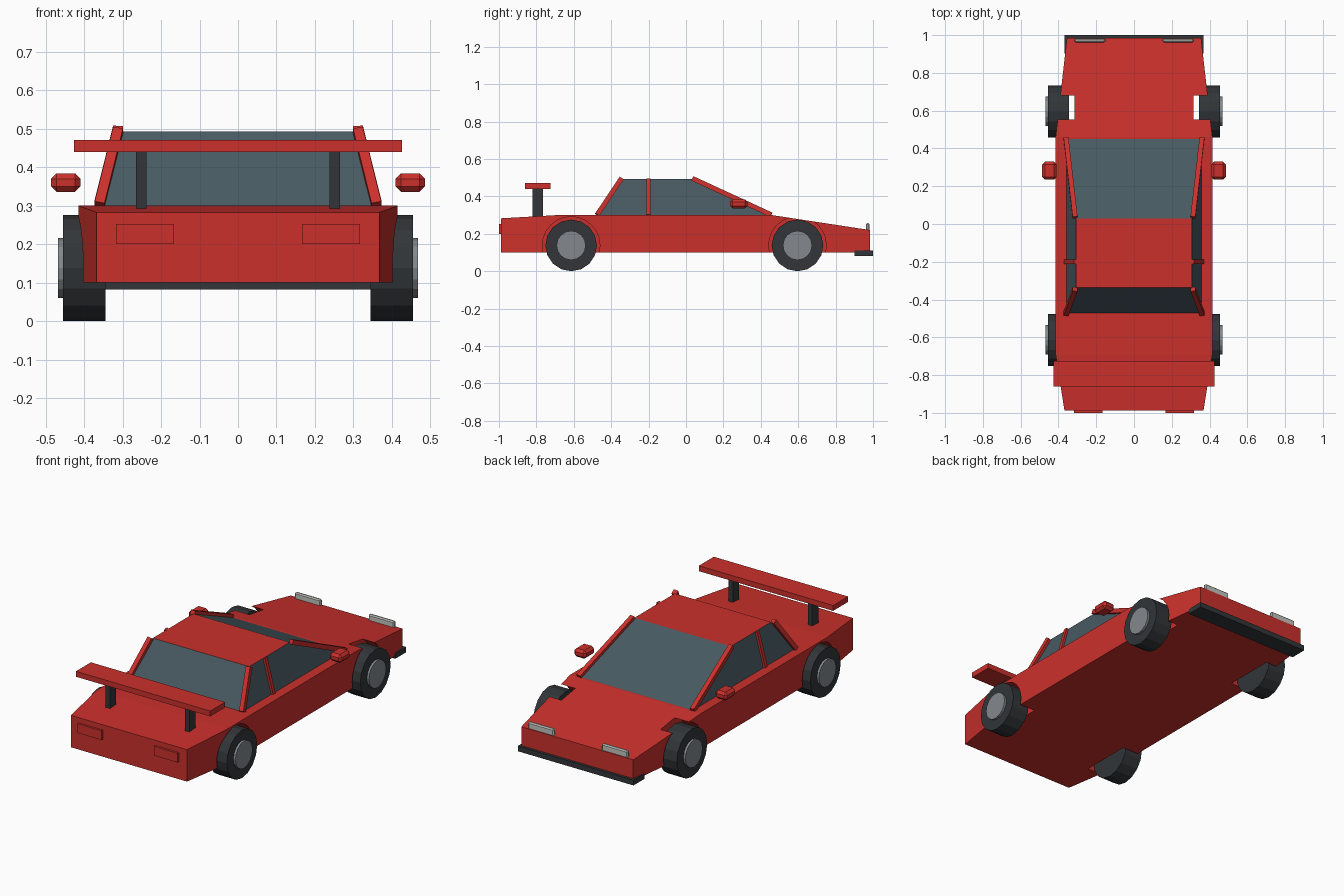
import bpy, bmesh, math
from mathutils import Vector, Matrix

if "Cube" in bpy.data.objects:
    bpy.data.objects.remove(bpy.data.objects["Cube"])


def material(name, r, g, b):
    m = bpy.data.materials.new(name)
    m.diffuse_color = (r, g, b, 1)
    m.use_nodes = True
    m.node_tree.nodes["Principled BSDF"].inputs["Base Color"].default_value = m.diffuse_color
    return m


RED = material("red_paint", 0.6, 0.03, 0.025)
DARK = material("dark_rubber", 0.032, 0.036, 0.04)
GLASS = material("tinted_glass", 0.065, 0.102, 0.122)
METAL = material("hub_metal", 0.23, 0.25, 0.27)
LAMP = material("lamp_lens", 0.55, 0.55, 0.52)


def add(name, bm, *mats):
    bmesh.ops.recalc_face_normals(bm, faces=bm.faces)
    me = bpy.data.meshes.new(name)
    bm.to_mesh(me)
    bm.free()
    ob = bpy.data.objects.new(name, me)
    bpy.context.collection.objects.link(ob)
    for m in mats:
        me.materials.append(m)
    return ob


def box(name, lo, hi, mat, bevel=0):
    lo, hi = Vector(lo), Vector(hi)
    bm = bmesh.new()
    bmesh.ops.create_cube(bm, size=1, matrix=Matrix.Translation((lo + hi) / 2)
                          @ Matrix.Diagonal((hi - lo).to_4d()))
    if bevel:
        bmesh.ops.bevel(bm, geom=bm.edges[:], offset=bevel, segments=1, affect='EDGES')
    return add(name, bm, mat)


def disc(name, x0, x1, y, z, r, sides, mat):
    # cylinder whose axis runs along x
    bm = bmesh.new()
    bmesh.ops.create_cone(bm, cap_ends=True, segments=sides, radius1=r, radius2=r,
                          depth=abs(x1 - x0),
                          matrix=Matrix.Translation(((x0 + x1) / 2, y, z))
                          @ Matrix.Rotation(math.pi / 2, 4, 'Y'))
    return add(name, bm, mat)


def bar(name, p, q, t, mat):
    # square bar between two points
    p, q = Vector(p), Vector(q)
    z = (q - p).normalized()
    y = z.cross(Vector((1, 0, 0))).normalized()
    x = y.cross(z)
    rot = Matrix((x, y, z)).transposed().to_4x4()
    bm = bmesh.new()
    bmesh.ops.create_cube(bm, size=1, matrix=Matrix.Translation((p + q) / 2) @ rot
                          @ Matrix.Diagonal((t, t, (q - p).length, 1)))
    return add(name, bm, mat)


# Body: rectangular sections (y, half width, top height) lofted along the length
bm = bmesh.new()
rings = []
for y, w, top in [(-0.988, 0.368, 0.283), (-0.69, 0.415, 0.3), (0.46, 0.415, 0.3), (0.985, 0.355, 0.22)]:
    rings.append([bm.verts.new(c) for c in ((-w, y, 0.1), (w, y, 0.1), (w, y, top), (-w, y, top))])
for a, b in zip(rings, rings[1:]):
    for i in range(4):
        j = (i + 1) % 4
        bm.faces.new((a[i], a[j], b[j], b[i]))
bm.faces.new(rings[0])
bm.faces.new(rings[-1])
body = add("body", bm, RED)

# Cabin: tapered glass block with a painted roof
bm = bmesh.new()
low = [bm.verts.new((x, y, 0.295)) for x, y in ((-0.36, -0.475), (0.36, -0.475), (0.36, 0.46), (-0.36, 0.46))]
up = [bm.verts.new((x, y, 0.493)) for x, y in ((-0.306, -0.335), (0.306, -0.335), (0.306, 0.03), (-0.306, 0.03))]
bm.faces.new(low)
bm.faces.new(up).material_index = 1
for i in range(4):
    j = (i + 1) % 4
    bm.faces.new((low[i], low[j], up[j], up[i]))
add("cabin", bm, GLASS, RED)

for s, side in ((-1, "left"), (1, "right")):
    # Wheels, hubs and wheel arches cut into the body
    for y, end in ((-0.614, "rear"), (0.596, "front")):
        tag = f"{end}_{side}"
        disc("tyre_" + tag, s * 0.345, s * 0.455, y, 0.138, 0.138, 16, DARK)
        disc("hub_" + tag, s * 0.44, s * 0.468, y, 0.138, 0.078, 16, METAL)
        cutter = disc("arch_cutter_" + tag, s * 0.315, s * 0.6, y, 0.138, 0.154, 24, RED)
        cutter.hide_render = True
        cutter.hide_viewport = True
        mod = body.modifiers.new("arch_" + tag, 'BOOLEAN')
        mod.operation = 'DIFFERENCE'
        mod.solver = 'EXACT'
        mod.object = cutter

    # Roof pillars
    bar("front_pillar_" + side, (s * 0.36, 0.455, 0.302), (s * 0.312, 0.035, 0.496), 0.026, RED)
    bar("rear_pillar_" + side, (s * 0.36, -0.475, 0.302), (s * 0.312, -0.345, 0.496), 0.026, RED)
    bar("middle_pillar_" + side, (s * 0.36, -0.2, 0.3), (s * 0.308, -0.2, 0.492), 0.022, RED)

    # Mirrors, lamps and wing supports
    def pair(name, x0, x1, y0, y1, z0, z1, mat, bevel=0):
        a, b = sorted((s * x0, s * x1))
        box(f"{name}_{side}", (a, y0, z0), (b, y1, z1), mat, bevel)

    pair("mirror", 0.41, 0.486, 0.235, 0.33, 0.336, 0.384, RED, 0.014)
    pair("headlight", 0.152, 0.315, 0.962, 0.982, 0.215, 0.257, LAMP, 0.006)
    pair("tail_light", 0.166, 0.317, -1.0, -0.98, 0.2, 0.253, RED)
    pair("wing_support", 0.238, 0.265, -0.82, -0.765, 0.285, 0.445, DARK)

# Rear wing and front splitter
box("rear_wing", (-0.426, -0.86, 0.44), (0.426, -0.725, 0.471), RED)
box("front_splitter", (-0.367, 0.902, 0.082), (0.367, 1.0, 0.112), DARK)

# Apply the arch cuts and remove the cutters
bpy.context.view_layer.update()
dg = bpy.context.evaluated_depsgraph_get()
cut = bpy.data.meshes.new_from_object(body.evaluated_get(dg))
body.modifiers.clear()
body.data = cut
for ob in [o for o in bpy.data.objects if o.name.startswith("arch_cutter")]:
    bpy.data.objects.remove(ob)
